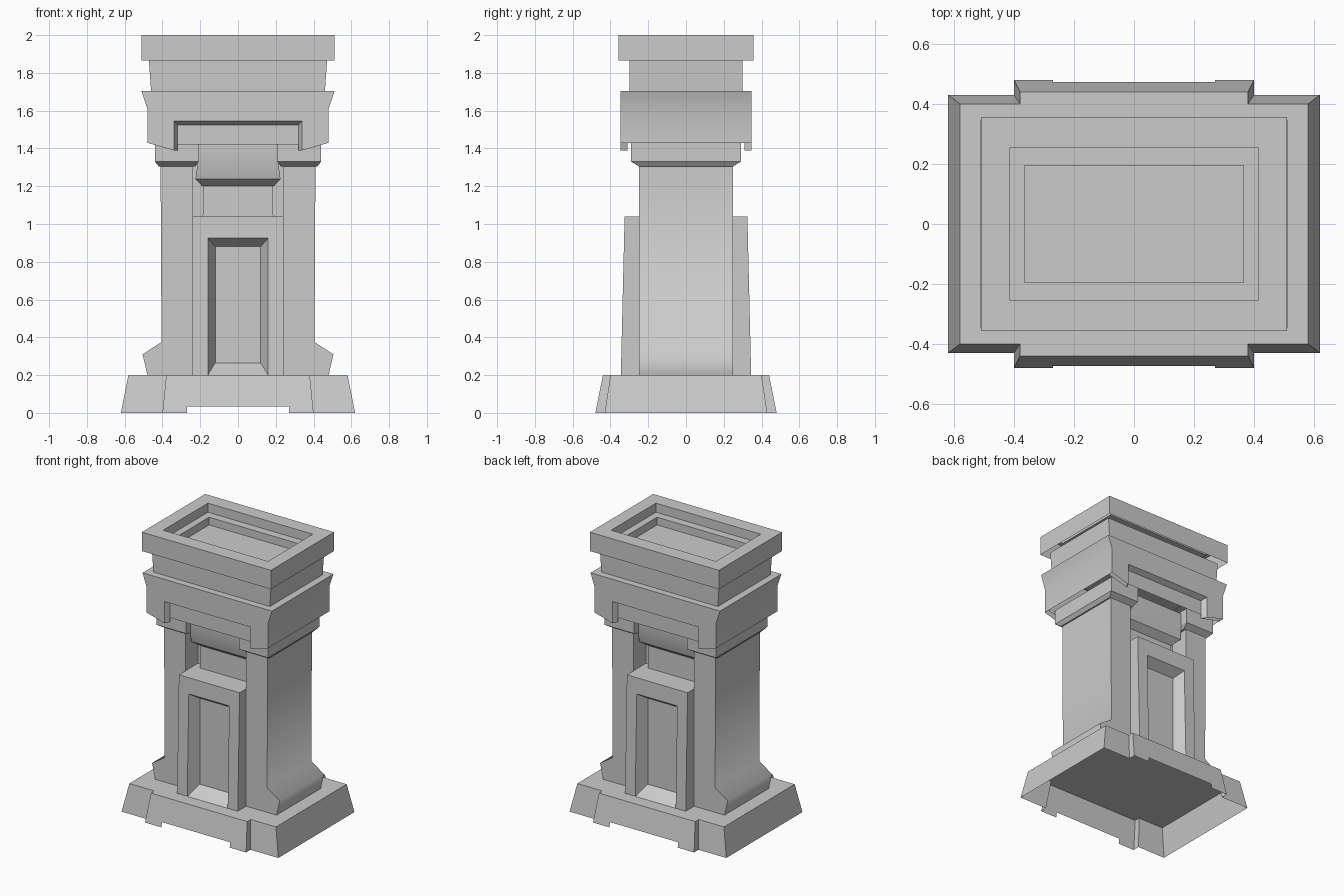
import bpy, bmesh, math

if "Cube" in bpy.data.objects:
    bpy.data.objects.remove(bpy.data.objects["Cube"], do_unlink=True)

stone = bpy.data.materials.new("grey_stone")
stone.use_nodes = True
colour = (0.6, 0.6, 0.6, 1)
stone.diffuse_color = colour
stone.node_tree.nodes["Principled BSDF"].inputs["Base Color"].default_value = colour


def underside(face):
    return face.normal.z < -0.9


def loft(name, rings, smooth=0, drop=None):
    """Skin equal-length rings, close both ends, then drop unwanted faces."""
    bm = bmesh.new()
    loops = [[bm.verts.new(p) for p in ring] for ring in rings]
    n = len(loops[0])
    for a, b in zip(loops, loops[1:]):
        for i in range(n):
            j = (i + 1) % n
            bm.faces.new((a[i], a[j], b[j], b[i]))
    bm.faces.new(loops[0])
    bm.faces.new(loops[-1])
    bmesh.ops.recalc_face_normals(bm, faces=bm.faces)
    bm.normal_update()
    if drop:
        bmesh.ops.delete(bm, geom=[f for f in bm.faces if drop(f)], context='FACES')
    if smooth:
        for f in bm.faces:
            f.smooth = True
        for e in bm.edges:
            e.smooth = e.calc_face_angle(math.pi) < math.radians(smooth)
    mesh = bpy.data.meshes.new(name)
    bm.to_mesh(mesh)
    bm.free()
    mesh.materials.append(stone)
    obj = bpy.data.objects.new(name, mesh)
    bpy.context.collection.objects.link(obj)


def rect(x0, x1, hy, z):
    return [(x0, -hy, z), (x1, -hy, z), (x1, hy, z), (x0, hy, z)]


def stack(name, levels, smooth=0, drop=None):
    """Centred rectangular tiers given as half width, half depth, height."""
    loft(name, [rect(-x, x, y, z) for x, y, z in levels], smooth, drop)


def mirrored(half):
    """Complete a left-right symmetric outline."""
    return half + [(-x, z) for x, z in reversed(half)]


# Plinth: hollow battered shell with stepped plan and a notch front and back
def plinth_ring(z):
    t = z / 0.2
    wide, mid = 0.62 - 0.04 * t, 0.40 - 0.02 * t
    main, step = 0.43 - 0.03 * t, 0.48 - 0.04 * t
    front = mirrored([(wide, -main), (mid, -main), (mid, -step), (0.27, -step)])
    return [(x, y, z) for x, y in front + [(-x, -y) for x, y in front]]


def plinth_opening(face):
    c = face.calc_center_median()
    notch = abs(c.x) < 0.2 and abs(c.y) > 0.4 and c.z < 0.03
    return underside(face) or notch


loft("plinth", [plinth_ring(z) for z in (0, 0.035, 0.2)], 0, plinth_opening)

# Pillars with flared feet and chamfered capitals
foot = [(0.24, 0.2), (0.48, 0.2), (0.505, 0.31), (0.405, 0.375),
        (0.41, 1.31), (0.24, 1.31)]
tiers = [(0.225, 0.42, 0.25, 1.305), (0.21, 0.44, 0.29, 1.33), (0.21, 0.44, 0.29, 1.435)]
for s, side in ((1, "left"), (-1, "right")):
    loft(side + "_pillar", [[(s * x, y, z) for x, z in foot] for y in (-0.25, 0.25)], 76)
    loft(side + "_capital", [[(s * x, y, z) for x, y, z in rect(*t)] for t in tiers])

# Wall between the pillars, its raised panel, and the corbel above
stack("core_wall", [(0.25, 0.11, 0.2), (0.25, 0.11, 1.43)])
stack("raised_panel", [(0.195, 0.165, 0.2), (0.185, 0.16, 1.21)])
stack("corbel", [(0.19, 0.16, 1.2), (0.225, 0.21, 1.238),
                 (0.212, 0.235, 1.33), (0.212, 0.235, 1.42)], 30)

# Doorways and notched lintel plates, front and back
lintel_edge = [(0.512, 1.705), (0.48, 1.61), (0.48, 1.43)]
for s, side in ((-1, "front"), (1, "back")):
    def face_y(z):
        return s * (0.345 - 0.02 * (z - 0.2) / 0.84)

    outer = mirrored([(0.24, 1.04), (0.24, 0.2), (0.16, 0.2), (0.16, 0.925)])
    inner = mirrored([(0.24, 1.04), (0.24, 0.2), (0.12, 0.2), (0.12, 0.88)])
    loft(side + "_door_frame", [[(x, face_y(z), z) for x, z in outer],
                                [(x, s * 0.26, z) for x, z in inner]])
    panel = mirrored([(0.24, 1.04), (0.24, 0.2)])
    loft(side + "_door_panel", [[(x, s * y, z) for x, z in panel] for y in (0.1, 0.26)])
    sill = [(0.345, 0.2), (0.26, 0.265), (0.25, 0.2)]
    loft(side + "_door_sill", [[(x, s * y, z) for y, z in sill] for x in (-0.155, 0.155)])

    outer = mirrored(lintel_edge + [(0.34, 1.39), (0.34, 1.545)])
    inner = mirrored(lintel_edge + [(0.32, 1.39), (0.32, 1.525)])
    loft(side + "_lintel_plate", [[(x, s * 0.347, z) for x, z in outer],
                                  [(x, s * 0.31, z) for x, z in inner]], 30, underside)

# Entablature core, neck and hollow top, open underneath
core = mirrored(lintel_edge + [(0.32, 1.42)])
loft("entablature", [[(x, y, z) for x, z in core] for y in (-0.31, 0.31)], 30, underside)
stack("neck", [(0.46, 0.298, 1.70), (0.472, 0.30, 1.87)])
stack("top_cap", [(0.51, 0.357, 1.865), (0.51, 0.357, 2), (0.415, 0.253, 2),
                  (0.415, 0.253, 1.935), (0.365, 0.195, 1.935), (0.365, 0.195, 1.88)],
      0, underside)
